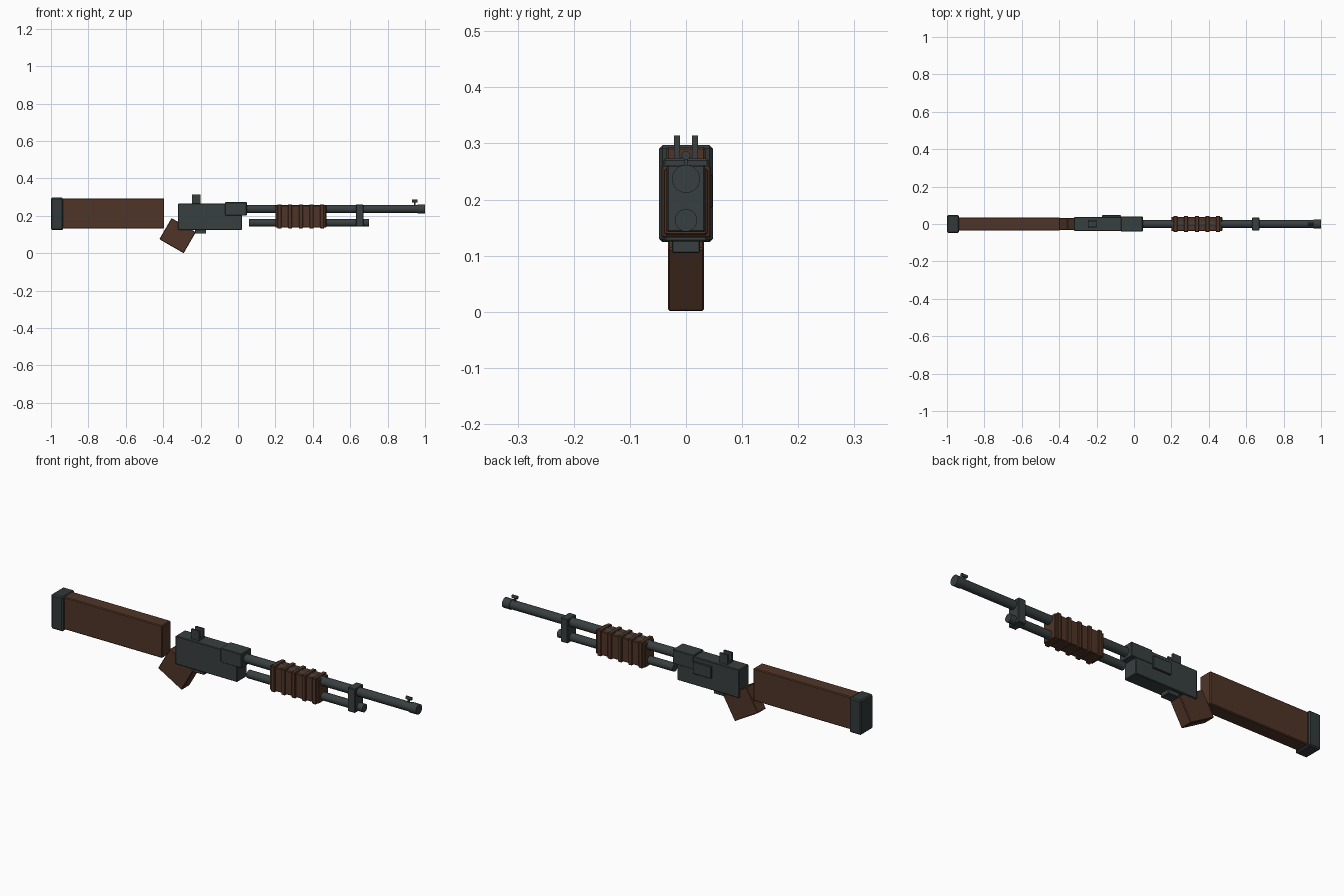
import bpy, math

if "Cube" in bpy.data.objects:
    bpy.data.objects.remove(bpy.data.objects["Cube"])


def material(name, rgb):
    m = bpy.data.materials.new(name)
    m.diffuse_color = (*rgb, 1)
    m.use_nodes = True
    m.node_tree.nodes["Principled BSDF"].inputs["Base Color"].default_value = m.diffuse_color
    return m


WOOD = material("dark_wood", (0.080, 0.036, 0.021))
STEEL = material("gunmetal", (0.040, 0.050, 0.051))
RUBBER = material("black_rubber", (0.032, 0.041, 0.042))


def finish(o, name, mat, bevel):
    o.name = name
    o.data.materials.append(mat)
    if bevel:
        b = o.modifiers.new("bevel", "BEVEL")
        b.width, b.segments = bevel, 1
    return o


def box(name, x, y, z, mat, bevel=0.003, tilt=0):
    """Box from (min, max) pairs, optionally tilted about y."""
    lo, hi = zip(x, y, z)
    bpy.ops.mesh.primitive_cube_add(size=1, location=[(a + b) / 2 for a, b in zip(lo, hi)])
    o = bpy.context.object
    o.scale = [b - a for a, b in zip(lo, hi)]
    bpy.ops.object.transform_apply(location=False, rotation=False, scale=True)
    o.rotation_euler.y = math.radians(tilt)
    return finish(o, name, mat, bevel)


def tube(name, x0, x1, z, r, mat, sides=24):
    """Cylinder lying along x."""
    bpy.ops.mesh.primitive_cylinder_add(vertices=sides, radius=r, depth=x1 - x0,
                                        location=((x0 + x1) / 2, 0, z),
                                        rotation=(0, math.pi / 2, 0))
    o = finish(bpy.context.object, name, mat, 0)
    bpy.ops.object.shade_smooth_by_angle(angle=math.radians(30))
    return o


def sym(w):
    return (-w, w)


# Shoulder stock and pad
box("stock", (-0.94, -0.395), sym(0.035), (0.132, 0.294), WOOD, 0.004)
box("butt_pad", (-1.0, -0.935), sym(0.048), (0.124, 0.297), RUBBER, 0.006)

# Angled grip
box("grip", (-0.398, -0.248), sym(0.032), (0.029, 0.159), WOOD, 0.003, tilt=30)

# Receiver, its front collar, side port and trigger plate
box("receiver", (-0.32, 0.022), sym(0.038), (0.125, 0.266), STEEL, 0.003)
box("receiver_collar", (-0.07, 0.047), sym(0.040), (0.202, 0.273), STEEL, 0.003)
box("ejection_port", (-0.17, -0.07), (0.03, 0.047), (0.185, 0.245), STEEL, 0.002)
box("trigger_plate", (-0.23, -0.17), sym(0.025), (0.105, 0.14), STEEL, 0.002)

# Notched rear sight
box("rear_sight_base", (-0.245, -0.20), sym(0.021), (0.255, 0.275), STEEL, 0)
for side, s in (("left", 1), ("right", -1)):
    box(f"rear_sight_post_{side}", (-0.245, -0.20), sorted((s * 0.011, s * 0.021)),
        (0.265, 0.314), STEEL, 0)

# Barrel with muzzle ring and bead sight
tube("barrel", 0.0, 0.99, 0.237, 0.022, STEEL)
tube("muzzle_ring", 0.96, 1.0, 0.237, 0.025, STEEL)
tube("front_bead", 0.93, 0.96, 0.279, 0.008, STEEL, 12)
box("front_sight_stem", (0.94, 0.948), sym(0.003), (0.25, 0.275), STEEL, 0)

# Lower tube and barrel clamp
tube("lower_tube", 0.06, 0.70, 0.163, 0.020, STEEL)
box("barrel_clamp", (0.63, 0.67), sym(0.034), (0.142, 0.262), STEEL, 0.003)

# Ribbed sliding fore-end
box("fore_end", (0.20, 0.472), sym(0.038), (0.137, 0.256), WOOD, 0.003)
for i in range(5):
    x = 0.222 + 0.057 * i
    box(f"fore_end_rib_{i + 1}", (x - 0.011, x + 0.011), sym(0.044), (0.132, 0.262), WOOD, 0.003)
